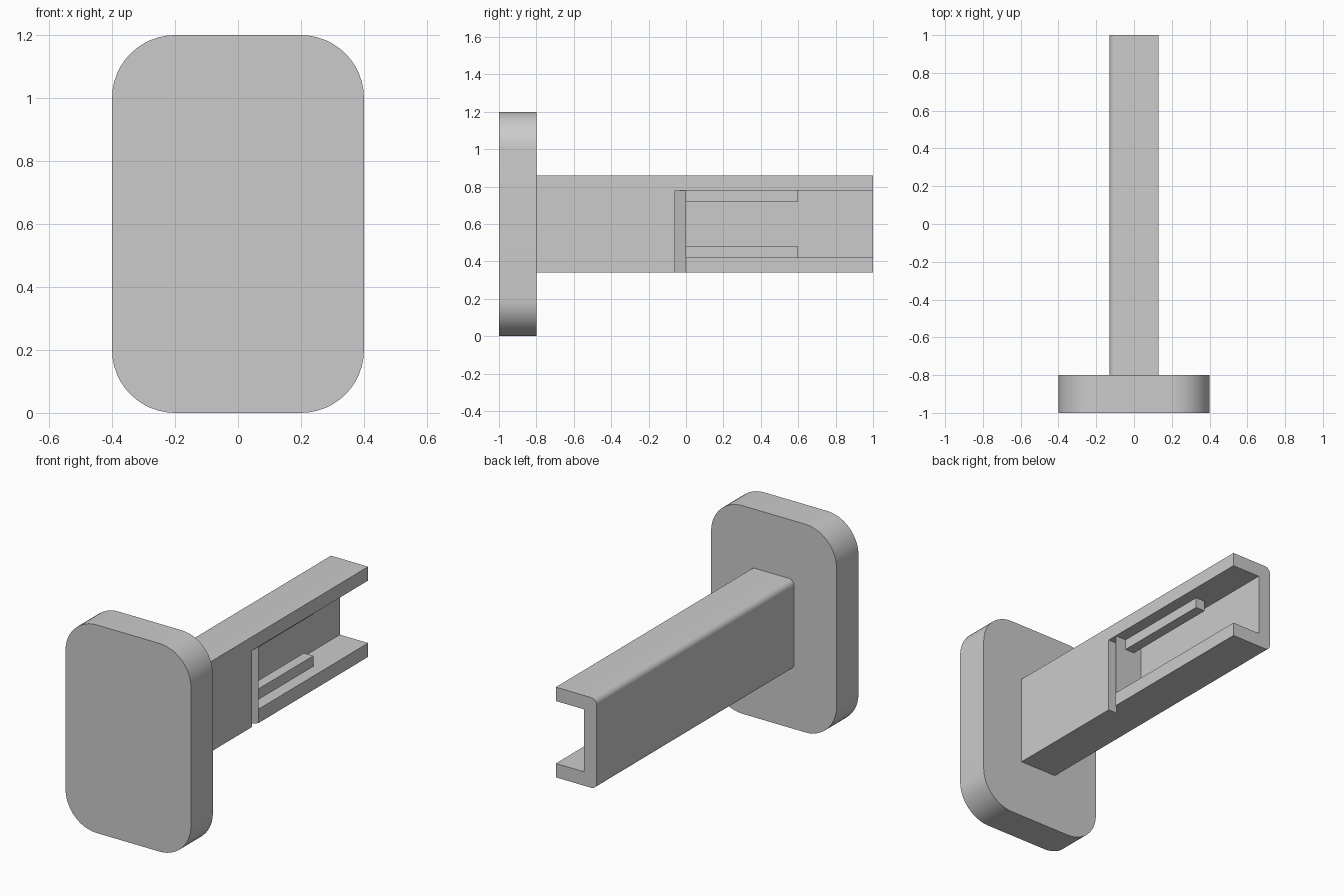
import bpy
import bmesh
from math import cos, sin, pi, radians
from mathutils import Vector

cube = bpy.data.objects.get("Cube")
if cube:
    bpy.data.objects.remove(cube, do_unlink=True)

grey = bpy.data.materials.new("plain_grey")
grey.use_nodes = True
colour = (0.6, 0.6, 0.6, 1)
grey.diffuse_color = colour
grey.node_tree.nodes["Principled BSDF"].inputs["Base Color"].default_value = colour


def prism(name, points, direction):
    """Solid made by pushing a flat outline along a direction."""
    bm = bmesh.new()
    face = bm.faces.new([bm.verts.new(p) for p in points])
    moved = bmesh.ops.extrude_face_region(bm, geom=[face], use_keep_orig=True)["geom"]
    verts = [g for g in moved if isinstance(g, bmesh.types.BMVert)]
    bmesh.ops.translate(bm, verts=verts, vec=Vector(direction))
    bmesh.ops.recalc_face_normals(bm, faces=bm.faces)
    mesh = bpy.data.meshes.new(name)
    bm.to_mesh(mesh)
    bm.free()
    mesh.materials.append(grey)
    obj = bpy.data.objects.new(name, mesh)
    bpy.context.collection.objects.link(obj)
    return obj


def box(name, x, y, z):
    outline = [(x[0], y[0], z[0]), (x[1], y[0], z[0]),
               (x[1], y[0], z[1]), (x[0], y[0], z[1])]
    return prism(name, outline, (0, y[1] - y[0], 0))


def rounded_outline(half_w, z0, z1, y, left_r, right_r, steps=12):
    """Upright rectangle with its own radius on the -x and +x corners."""
    corners = [(1, z1, -1, right_r, 0), (-1, z1, -1, left_r, pi / 2),
               (-1, z0, 1, left_r, pi), (1, z0, 1, right_r, 3 * pi / 2)]
    points = []
    for side, z, inward, r, start in corners:
        cx, cz = side * (half_w - r), z + inward * r
        for i in range(steps + 1 if r else 1):
            a = start + pi / 2 * i / steps
            points.append((cx + r * cos(a), y, cz + r * sin(a)))
    return points


def activate(obj):
    bpy.ops.object.select_all(action="DESELECT")
    obj.select_set(True)
    bpy.context.view_layer.objects.active = obj


def smooth(obj):
    activate(obj)
    bpy.ops.object.shade_smooth_by_angle(angle=radians(30))


def cut(obj, cutter):
    cutter.hide_render = True
    mod = obj.modifiers.new("cut", "BOOLEAN")
    mod.operation = "DIFFERENCE"
    mod.solver = "EXACT"
    mod.object = cutter
    activate(obj)
    bpy.ops.object.modifier_apply(modifier=mod.name)
    bpy.data.objects.remove(cutter, do_unlink=True)


# Front plate with large rounded corners
plate = prism("front_plate", rounded_outline(0.4, 0, 1.2, -1, 0.2, 0.2), (0, 0.2, 0))
smooth(plate)

# Beam, rounded along its closed side
beam = prism("beam", rounded_outline(0.13, 0.34, 0.86, -0.8, 0.035, 0, 8), (0, 1.8, 0))

# Open channel in the rear half
cut(beam, box("channel_cutter", (-0.05, 0.3), (0, 1.2), (0.42, 0.78)))

# Slanted notch ahead of the channel, open at the bottom
notch = [(0.16, -0.06, 0.2), (0.07, -0.06, 0.2), (0.13, -0.0005, 0.2), (0.16, -0.0005, 0.2)]
cut(beam, prism("notch_cutter", notch, (0, 0, 0.58)))
smooth(beam)

# Guide rails against the two channel flanges
for name, z in (("upper_rail", (0.72, 0.785)), ("lower_rail", (0.415, 0.48))):
    box(name, (0, 0.06), (-0.005, 0.6), z)
